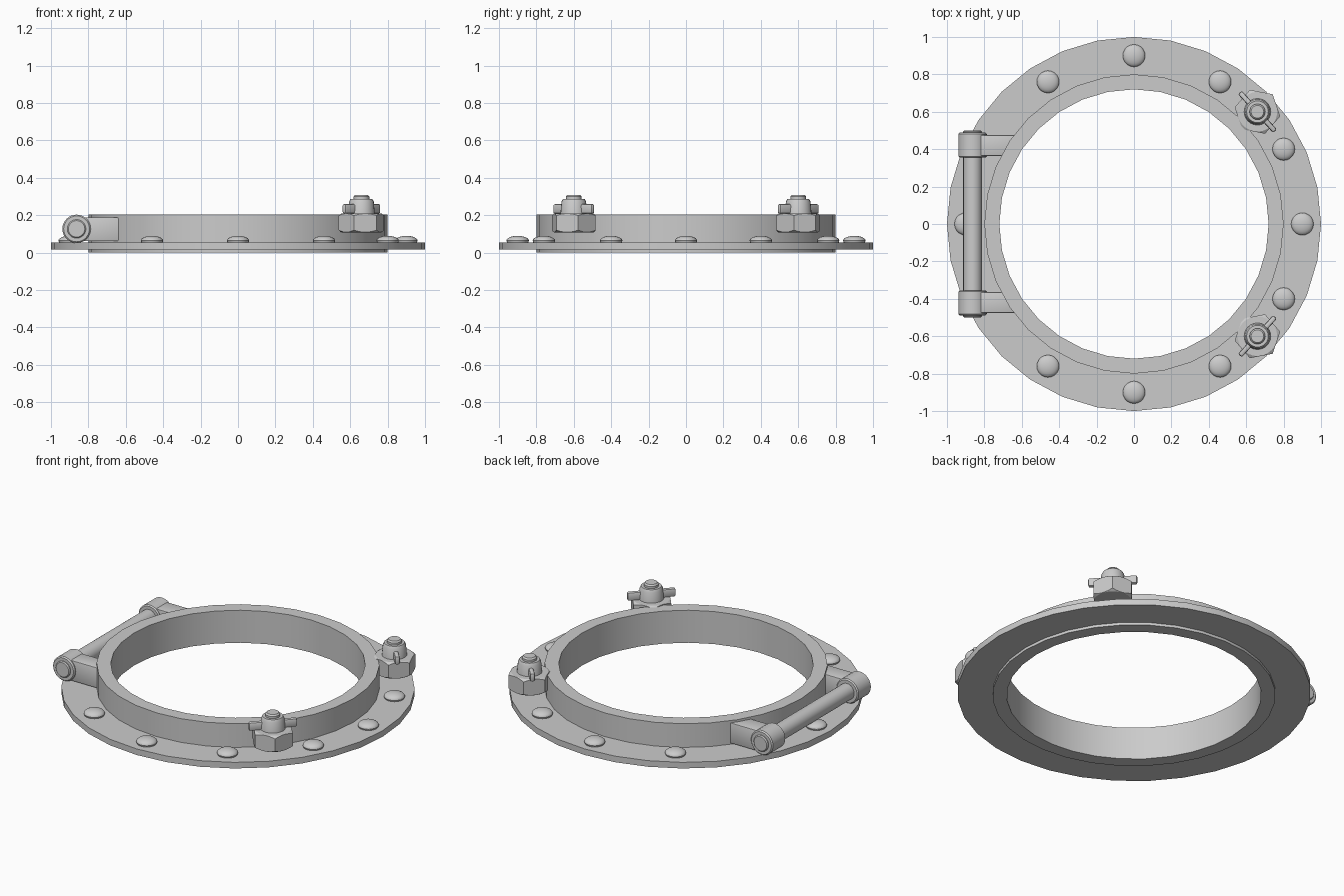
import bpy, bmesh
from math import sin, cos, pi, radians, atan2
from mathutils import Matrix

if "Cube" in bpy.data.objects:
    bpy.data.objects.remove(bpy.data.objects["Cube"])


def finish(name, bm, loc=(0, 0, 0), rot=(0, 0, 0)):
    bmesh.ops.remove_doubles(bm, verts=bm.verts, dist=1e-5)
    bmesh.ops.recalc_face_normals(bm, faces=bm.faces)
    me = bpy.data.meshes.new(name)
    bm.to_mesh(me)
    bm.free()
    ob = bpy.data.objects.new(name, me)
    bpy.context.collection.objects.link(ob)
    ob.location, ob.rotation_euler = loc, rot
    return ob


def lathe(name, profile, n=32, loc=(0, 0, 0), rot=(0, 0, 0), start=0.0):
    """Revolve a closed (r, z) outline; on-axis points close to a cap."""
    bm = bmesh.new()
    loops = [[bm.verts.new((r * cos(start + 2 * pi * i / n), r * sin(start + 2 * pi * i / n), z))
              for i in range(n)] for r, z in profile]
    m = len(profile)
    for k in range(m):
        if profile[k][0] == 0 and profile[(k + 1) % m][0] == 0:
            continue
        a, b = loops[k], loops[(k + 1) % m]
        for i in range(n):
            j = (i + 1) % n
            bm.faces.new((a[i], a[j], b[j], b[i]))
    return finish(name, bm, loc, rot)


def box(name, size, loc, rot=(0, 0, 0), bevel=0.006):
    bm = bmesh.new()
    bmesh.ops.create_cube(bm, size=1, matrix=Matrix.Diagonal((*size, 1)))
    bmesh.ops.bevel(bm, geom=bm.edges[:], offset=bevel, segments=2, profile=0.5, affect='EDGES')
    return finish(name, bm, loc, rot)


# Flange and raised rim
lathe("flange", [(0.79, 0.017), (1.0, 0.017), (1.0, 0.055), (0.79, 0.055)])
lathe("rim", [(0.72, 0.0), (0.80, 0.0), (0.80, 0.203), (0.72, 0.203)])

# Domed rivets around the flange
spots = [(0.9, 0), (-0.9, 0), (0, 0.9), (0, -0.9)]
spots += [(x, s * y) for x, y in ((0.46, 0.76), (-0.46, 0.76), (0.8, 0.4)) for s in (1, -1)]
dome = [(0, 0.045), (0.054, 0.045), (0.06, 0.064)]
dome += [(0.06 * cos(a * pi / 12), 0.064 + 0.026 * sin(a * pi / 12)) for a in range(1, 6)]
dome += [(0, 0.09)]
for x, y in spots:
    lathe("rivet", dome, 20, (x, y, 0))

# Hinge: long pin, two barrels and two arms running into the rim
HX, HZ = -0.863, 0.127
side = (pi / 2, 0, 0)
lathe("hinge_pin", [(0, -0.5), (0.044, -0.5), (0.05, -0.494), (0.05, 0.494), (0.044, 0.5), (0, 0.5)],
      24, (HX, 0, HZ), side)
for s in (1, -1):
    lathe("hinge_barrel", [(0, -0.067), (0.069, -0.067), (0.076, -0.06),
                           (0.076, 0.06), (0.069, 0.067), (0, 0.067)],
          32, (HX, s * 0.422, HZ), side)
    box("hinge_arm", (0.20, 0.112, 0.128), (-0.737, s * 0.42, 0.125))

# Clamping bolts: chamfered hex nut, collar, wings and stud end
for s in (1, -1):
    bx, by = 0.66, 0.6 * s
    nut = lathe("hex_nut", [(0, 0.108), (0.124, 0.108), (0.124, 0.21), (0, 0.21)], 6,
                (bx, by, 0), start=radians(-11 * s))
    cutter = lathe("nut_chamfer", [(0, 0.107), (0.104, 0.107), (0.128, 0.123),
                                   (0.128, 0.195), (0.104, 0.211), (0, 0.211)], 48, (bx, by, 0))
    mod = nut.modifiers.new("chamfer", 'BOOLEAN')
    mod.operation, mod.object, mod.solver = 'INTERSECT', cutter, 'EXACT'
    bpy.context.view_layer.objects.active = nut
    bpy.ops.object.modifier_apply(modifier=mod.name)
    bpy.data.objects.remove(cutter)
    lathe("wing_collar", [(0, 0.2), (0.072, 0.2), (0.066, 0.272), (0.058, 0.287), (0, 0.287)],
          24, (bx, by, 0))
    box("wings", (0.28, 0.028, 0.052), (bx, by, 0.234),
        (0, 0, atan2(by, bx) + pi / 2), 0.01)
    lathe("stud_end", [(0, 0.27), (0.042, 0.27), (0.042, 0.3), (0.034, 0.309), (0, 0.309)],
          24, (bx, by, 0))

# Smooth shading with sharp edges kept
for ob in bpy.context.collection.objects:
    ob.select_set(True)
    bpy.context.view_layer.objects.active = ob
bpy.ops.object.shade_smooth_by_angle(angle=radians(30))
